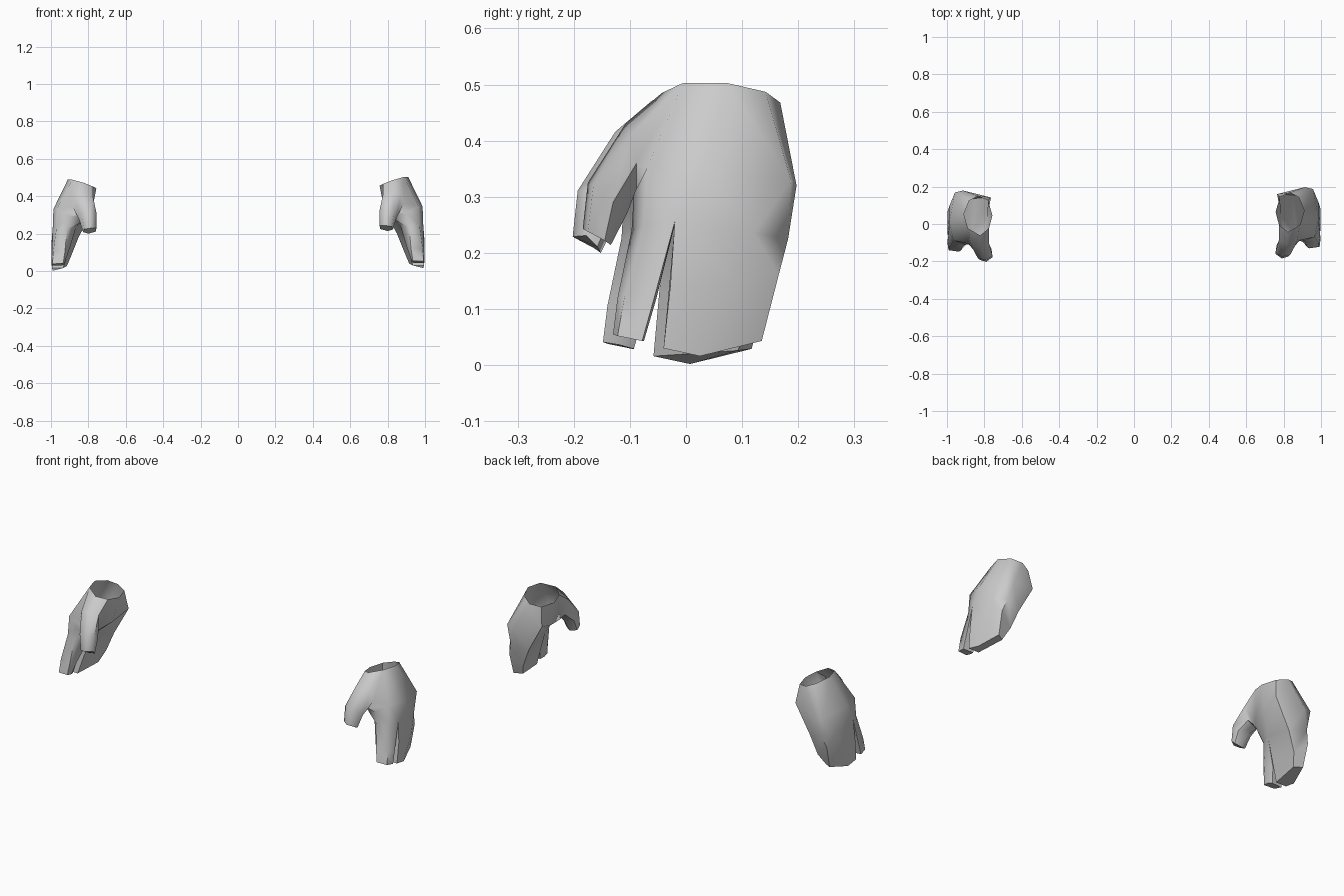
import bpy, bmesh, math

# Palm cross-sections: front, 3 dorsal, back, 3 palmar
WRIST = [(.823, -.043, .485), (.888, -.005, .503), (.91, .072, .503), (.882, .142, .487),
         (.834, .168, .468), (.78, .144, .456), (.757, .064, .456), (.775, -.005, .466)]
PALM = [(.90, -.093, .305), (.965, -.07, .35), (.987, .03, .345), (.957, .187, .33),
        (.914, .197, .32), (.765, .16, .355), (.785, .05, .32), (.81, -.05, .30)]
KNUCKLE = [(.915, -.097, .24), (.97, -.075, .25), (.99, -.02, .255), (.985, .12, .235),
           (.94, .182, .225), (.85, .155, .20), (.865, -.02, .25), (.88, -.07, .245)]
INDEX = [[(.925, -.122, .12), (.988, -.11, .12), (.995, -.057, .118), (.925, -.053, .118), (.905, -.09, .12)],
         [(.935, -.13, .055), (.992, -.122, .052), (.998, -.078, .043), (.94, -.075, .043), (.93, -.10, .05)]]
MITTEN = [[(.998, -.028, .14), (.998, .08, .15), (.96, .165, .16), (.89, .145, .10), (.90, -.03, .14)],
          [(.995, -.04, .03), (.99, .025, .016), (.955, .135, .043), (.915, .11, .04), (.935, -.04, .03)]]
THUMB = [[(.775, -.085, .41), (.82, -.108, .43), (.87, -.10, .41), (.885, -.088, .36), (.85, -.088, .315), (.785, -.07, .33)],
         [(.757, -.15, .325), (.79, -.175, .325), (.835, -.165, .32), (.85, -.13, .29), (.81, -.105, .27), (.762, -.115, .285)],
         [(.757, -.16, .245), (.79, -.184, .243), (.822, -.175, .238), (.828, -.145, .222), (.80, -.134, .214), (.76, -.14, .225)]]


def make_hand(name, side, dy, dz):
    bm = bmesh.new()

    def ring(points):
        return [bm.verts.new((side * x, y + dy, z + dz)) for x, y, z in points]

    def bridge(a, b, skip=()):
        n = len(a)
        for i in range(n):
            if i not in skip:
                j = (i + 1) % n
                bm.faces.new((a[i], a[j], b[j], b[i]))

    def digit(root, sections):
        for pts in sections:
            nxt = ring(pts)
            bridge(root, nxt)
            root = nxt
        bm.faces.new(root)

    # Open wrist and palm, leaving a hole for the thumb
    w, p, k = ring(WRIST), ring(PALM), ring(KNUCKLE)
    bridge(w, p, skip=(0, 7))
    bridge(p, k)
    # Digits grow from the palm loops
    digit([k[0], k[1], k[2], k[6], k[7]], INDEX)
    digit([k[2], k[3], k[4], k[5], k[6]], MITTEN)
    digit([w[7], w[0], w[1], p[1], p[0], p[7]], THUMB)

    bmesh.ops.recalc_face_normals(bm, faces=bm.faces)
    mesh = bpy.data.meshes.new(name)
    bm.to_mesh(mesh)
    bm.free()
    obj = bpy.data.objects.new(name, mesh)
    bpy.context.collection.objects.link(obj)
    bpy.ops.object.select_all(action='DESELECT')
    obj.select_set(True)
    bpy.context.view_layer.objects.active = obj
    bpy.ops.object.shade_smooth_by_angle(angle=math.radians(62))


# The two hands are mirrored, one set slightly forward and lower
make_hand("left_hand", 1, 0, 0)
make_hand("right_hand", -1, -.018, -.014)
